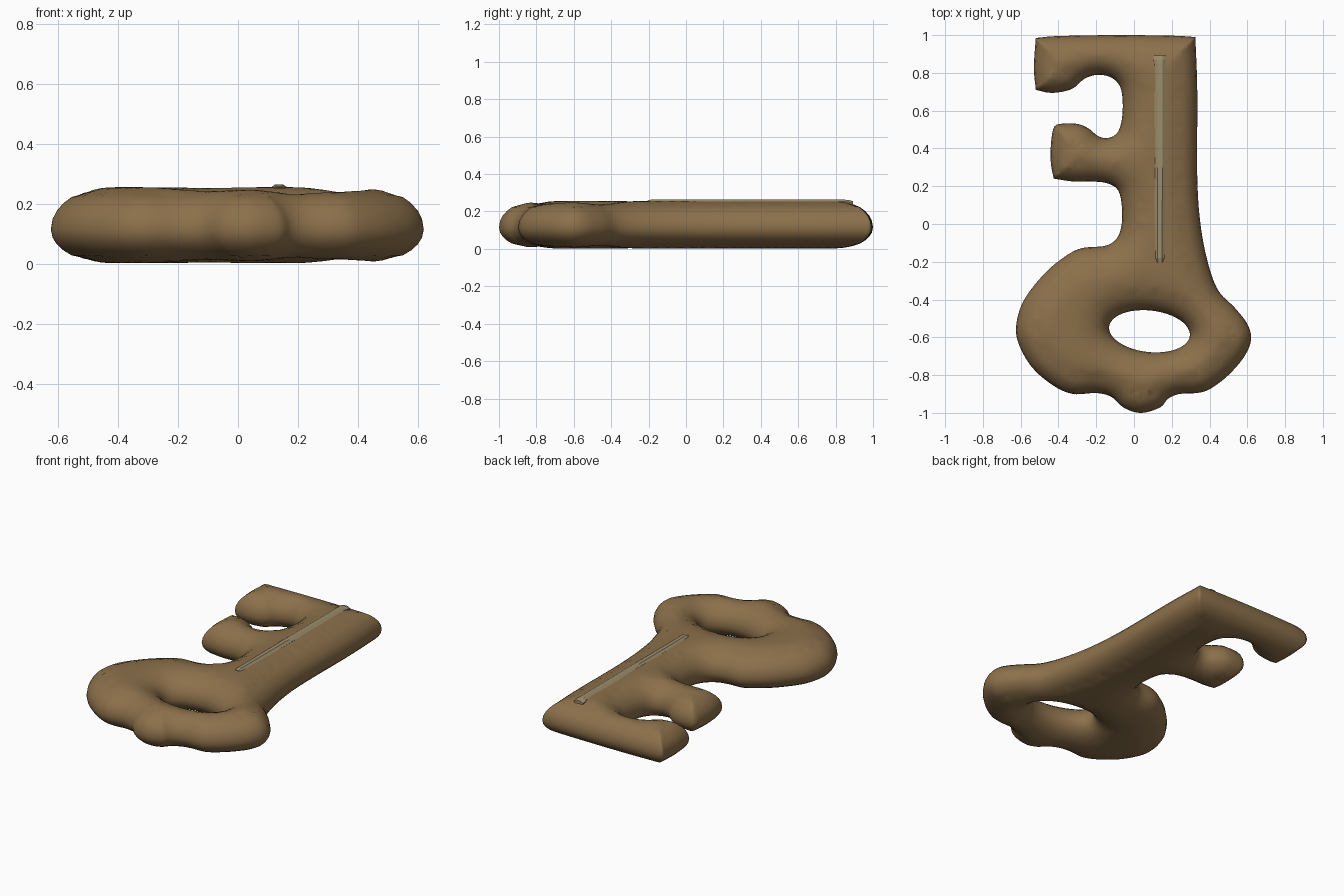
import bpy, bmesh, math
from mathutils import Vector, kdtree
from mathutils.geometry import delaunay_2d_cdt

if "Cube" in bpy.data.objects:
    bpy.data.objects.remove(bpy.data.objects["Cube"])


def material(name, rgb):
    m = bpy.data.materials.new(name)
    m.diffuse_color = (*rgb, 1)
    m.use_nodes = True
    m.node_tree.nodes["Principled BSDF"].inputs["Base Color"].default_value = m.diffuse_color
    return m


brown = material("aged brown", (0.262, 0.162, 0.070))
pale = material("pale tan", (0.33, 0.265, 0.15))

# Outline runs, each smooth inside and cornered at its ends
shank_side_and_bow = [
    (.325, .99), (.335, .7), (.335, .25), (.352, 0), (.39, -.2), (.445, -.35),
    (.535, -.445), (.60, -.53), (.62, -.61), (.585, -.70), (.5, -.80), (.40, -.875),
    (.33, -.895), (.24, -.90), (.18, -.925), (.14, -.97), (.04, -1), (-.05, -.975),
    (-.12, -.915), (-.2, -.895), (-.32, -.90), (-.42, -.86), (-.53, -.77),
    (-.60, -.66), (-.625, -.56), (-.60, -.44), (-.54, -.34), (-.44, -.23),
    (-.33, -.15), (-.26, -.125), (-.15, -.115), (-.09, -.075), (-.065, 0),
    (-.065, .1), (-.085, .18), (-.14, .215), (-.22, .225), (-.32, .225), (-.425, .24)]
teeth = [
    (-.425, .24), (-.44, .32), (-.44, .42), (-.425, .51), (-.39, .53), (-.30, .53),
    (-.24, .505), (-.19, .465), (-.14, .455), (-.09, .48), (-.065, .55), (-.06, .65),
    (-.075, .73), (-.12, .775), (-.19, .79), (-.26, .77), (-.32, .72), (-.38, .70),
    (-.45, .695), (-.52, .71)]
tooth_end = [(-.52, .71), (-.53, .83), (-.52, .985)]
tip = [(-.52, .985), (-.4, .995), (-.1, 1), (.2, .997), (.325, .99)]

DENSE = 10   # fine samples per mesh outline point
STEP = .02


def spline(pts):
    """Catmull-Rom run, sampled evenly, last point left off."""
    p = [Vector(q) for q in pts]
    p = [2 * p[0] - p[1]] + p + [2 * p[-1] - p[-2]]
    raw = []
    for a, b, c, d in zip(p, p[1:], p[2:], p[3:]):
        for i in range(40):
            t = i / 40
            raw.append(.5 * (2 * b + (c - a) * t + (2 * a - 5 * b + 4 * c - d) * t * t
                             + (3 * b - a - 3 * c + d) * t ** 3))
    raw.append(p[-2])
    cum = [0]
    for a, b in zip(raw, raw[1:]):
        cum.append(cum[-1] + (b - a).length)
    n = max(2, round(cum[-1] / STEP)) * DENSE
    out, k = [], 0
    for i in range(n):
        s = cum[-1] * i / n
        while cum[k + 1] < s:
            k += 1
        out.append(raw[k].lerp(raw[k + 1], (s - cum[k]) / (cum[k + 1] - cum[k])))
    return out


outer = []
for run in (shank_side_and_bow, teeth, tooth_end, tip):
    outer += spline(run)

# Tilted oval hole, wound the other way so the solid lies on the same side
hole, tilt = [], math.radians(-6.5)
for i in range(48 * DENSE):
    a = math.tau * i / (48 * DENSE)
    u, v = .215 * math.cos(a), .11 * math.sin(a)
    hole.append(Vector((.082 + u * math.cos(tilt) - v * math.sin(tilt),
                        -.568 + u * math.sin(tilt) + v * math.cos(tilt))))

kd = kdtree.KDTree(len(outer) + len(hole))
for i, p in enumerate(outer + hole):
    kd.insert((p.x, p.y, 0), i)
kd.balance()
loops = [outer[::DENSE], hole[::DENSE]]


def edge_distance(p):
    return kd.find((p[0], p[1], 0))[2]


def inside(p):
    odd = False
    for loop in loops:
        for a, b in zip(loop, loop[1:] + loop[:1]):
            if (a.y > p[1]) != (b.y > p[1]):
                if p[0] < a.x + (p[1] - a.y) / (b.y - a.y) * (b.x - a.x):
                    odd = not odd
    return odd


# Plan points: outlines, rings stepped inward, then a grid in the middle
verts, edges = [], []
for loop in loops:
    base, n = len(verts), len(loop)
    verts += loop
    edges += [(base + i, base + (i + 1) % n) for i in range(n)]
for loop in loops:
    n = len(loop)
    for d in (.006, .02, .042, .07, .1):
        for i, p in enumerate(loop):
            t = (loop[(i + 1) % n] - loop[i - 1]).normalized()
            q = p + Vector((t.y, -t.x)) * d
            if edge_distance(q) > .65 * d and inside(q):
                verts.append(q)
for i in range(-28, 29):
    for j in range(-44, 45):
        q = Vector((i * .023 + .0115 * (j % 2), j * .023))
        if edge_distance(q) > .112 and inside(q):
            verts.append(q)
plan, _, tris = delaunay_2d_cdt(verts, edges, [], 0, 1e-5)[:3]
tris = [t for t in tris
        if inside(sum((plan[i] for i in t), Vector((0, 0))) / 3)]

# Pillow height from the distance to the edge, ridges softened
dist = [edge_distance(p) for p in plan]
rise = [math.sqrt(max(0, 1 - (1 - min(d / .195, 1)) ** 2)) for d in dist]
near = [set() for _ in plan]
for t in tris:
    for i in t:
        near[i].update(t)
for _ in range(3):
    rise = [sum(rise[k] for k in near[i]) / len(near[i])
            if dist[i] > .075 and near[i] else rise[i] for i in range(len(plan))]

MID, UP, DOWN = .115, .141, .113
bm = bmesh.new()
top, low = [], []
for p, d, r in zip(plan, dist, rise):
    rim = d < 1e-4
    top.append(bm.verts.new((p.x, p.y, MID if rim else MID + UP * r)))
    low.append(top[-1] if rim else bm.verts.new((p.x, p.y, MID - DOWN * r)))
for t in tris:
    bm.faces.new([top[i] for i in t])
    if any(top[i] is not low[i] for i in t):
        bm.faces.new([low[i] for i in reversed(t)])
bmesh.ops.delete(bm, geom=[v for v in bm.verts if not v.link_faces], context='VERTS')
bmesh.ops.recalc_face_normals(bm, faces=bm.faces)


def finish(bm, name, mat, smooth):
    me = bpy.data.meshes.new(name)
    bm.to_mesh(me)
    bm.free()
    me.materials.append(mat)
    for f in me.polygons:
        f.use_smooth = smooth
    ob = bpy.data.objects.new(name, me)
    bpy.context.collection.objects.link(ob)
    return ob


finish(bm, "key_body", brown, True)

# Raised strip along the shank, low ridge section with slightly flared ends
bm = bmesh.new()
section = [(-1, .235), (-1, .254), (-.45, .265), (.45, .265), (1, .254), (1, .235)]
rings = []
for y, w, dz in ((-.205, .022, -.006), (-.18, .026, 0), (.3, .029, 0),
                 (.85, .029, -.002), (.87, .034, -.004), (.893, .032, -.01)):
    rings.append([bm.verts.new((.137 + s * w, y, z + dz)) for s, z in section])
for a, b in zip(rings, rings[1:]):
    for i in range(6):
        j = (i + 1) % 6
        bm.faces.new((a[i], a[j], b[j], b[i]))
bm.faces.new(rings[0])
bm.faces.new(rings[-1])
bmesh.ops.recalc_face_normals(bm, faces=bm.faces)
finish(bm, "shank_strip", pale, False)
